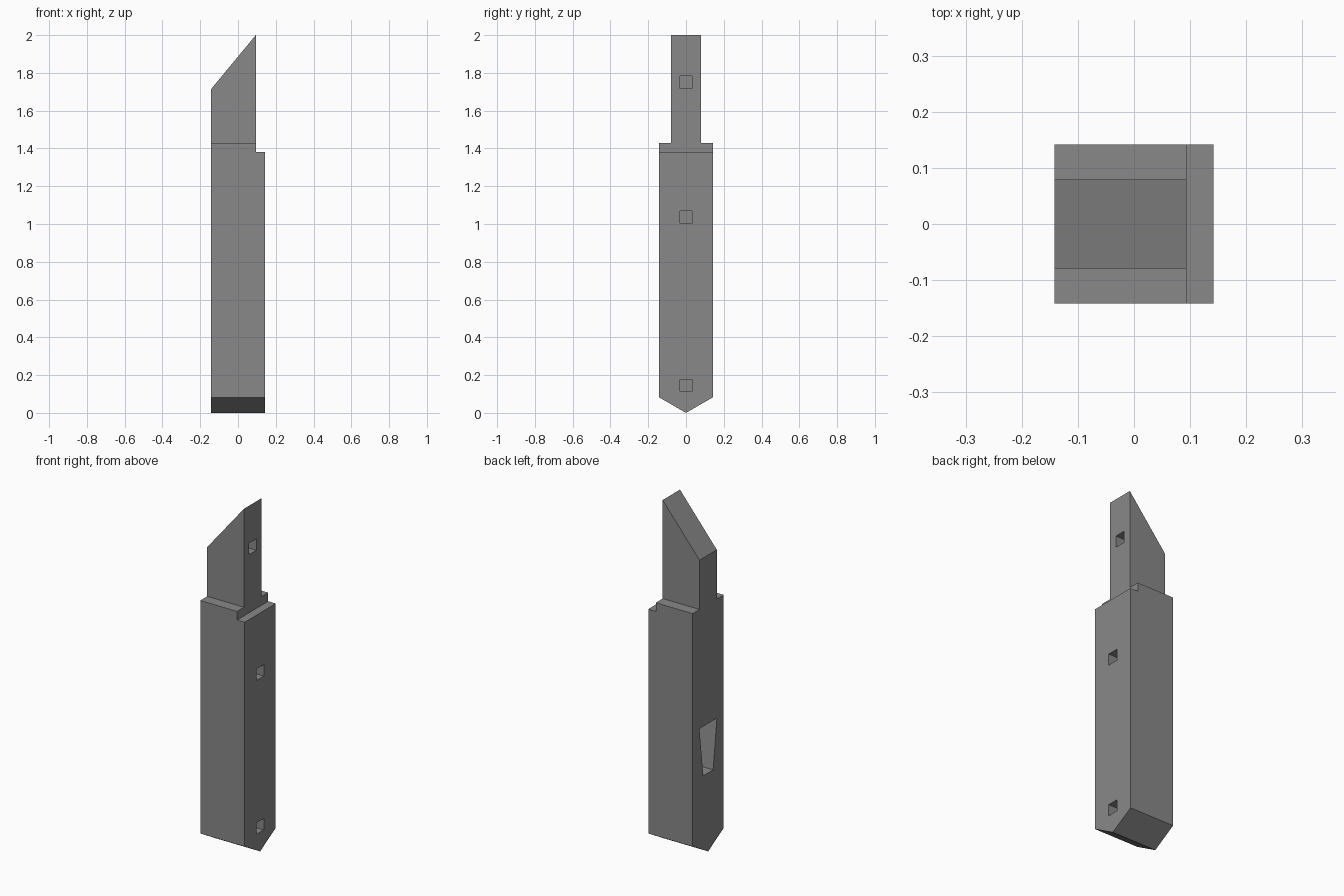
import bpy
import bmesh
from mathutils import Vector

old = bpy.data.objects.get("Cube")
if old:
    bpy.data.objects.remove(old, do_unlink=True)

HALF = 0.142      # half width of the square shaft
SHOULDER = 1.43   # top of the shaft
STEP_X = 0.094    # where the shoulder steps down

grey = bpy.data.materials.new("plain grey")
grey.use_nodes = True
colour = (0.25, 0.25, 0.25, 1)
grey.diffuse_color = colour
grey.node_tree.nodes["Principled BSDF"].inputs["Base Color"].default_value = colour


def prism(name, profile, axis, start, end):
    """Extrude a 2D profile along x (profile is y, z) or y (profile is x, z)."""
    bm = bmesh.new()
    place = (lambda a, b: (start, a, b)) if axis == "x" else (lambda a, b: (a, start, b))
    face = bm.faces.new([bm.verts.new(place(a, b)) for a, b in profile])
    out = bmesh.ops.extrude_face_region(bm, geom=[face])
    shift = Vector((end - start, 0, 0) if axis == "x" else (0, end - start, 0))
    bmesh.ops.translate(bm, vec=shift,
                        verts=[v for v in out["geom"] if isinstance(v, bmesh.types.BMVert)])
    bmesh.ops.recalc_face_normals(bm, faces=bm.faces)
    mesh = bpy.data.meshes.new(name)
    bm.to_mesh(mesh)
    bm.free()
    mesh.materials.append(grey)
    obj = bpy.data.objects.new(name, mesh)
    bpy.context.collection.objects.link(obj)
    return obj


def combine(target, tool, operation):
    """Apply a boolean and remove the tool object."""
    mod = target.modifiers.new(operation.title(), "BOOLEAN")
    mod.operation = operation
    mod.solver = "EXACT"
    mod.object = tool
    bpy.context.view_layer.objects.active = target
    bpy.ops.object.modifier_apply(modifier=mod.name)
    bpy.data.objects.remove(tool, do_unlink=True)


def rect(a0, a1, b0, b1):
    return [(a0, b0), (a1, b0), (a1, b1), (a0, b1)]


# Square shaft with a ridged underside
shaft = prism("shaft", [(-HALF, SHOULDER), (-HALF, 0.082), (0, 0),
                        (HALF, 0.082), (HALF, SHOULDER)], "x", -HALF, HALF)

# Lower ledge along the right shoulder
combine(shaft, prism("ledge_cutter", rect(STEP_X, 0.3, 1.38, 1.6), "y", -0.3, 0.3),
        "DIFFERENCE")

# Narrow tip with a slanted top
combine(shaft, prism("tip", [(-HALF, 1.4), (STEP_X, 1.4), (STEP_X, 2), (-HALF, 1.715)],
                     "y", -0.079, 0.079), "UNION")

# Small square sockets up one side
for z, surface in ((0.145, HALF), (1.035, HALF), (1.75, STEP_X)):
    combine(shaft, prism("socket_cutter", rect(-0.033, 0.033, z - 0.033, z + 0.033),
                         "x", surface - 0.09, surface + 0.02), "DIFFERENCE")

# Tapered slot in the opposite side
combine(shaft, prism("slot_cutter", [(-0.045, 0.455), (0.045, 0.455),
                                     (0.08, 0.74), (-0.08, 0.74)],
                     "x", -HALF - 0.02, -HALF + 0.14), "DIFFERENCE")
